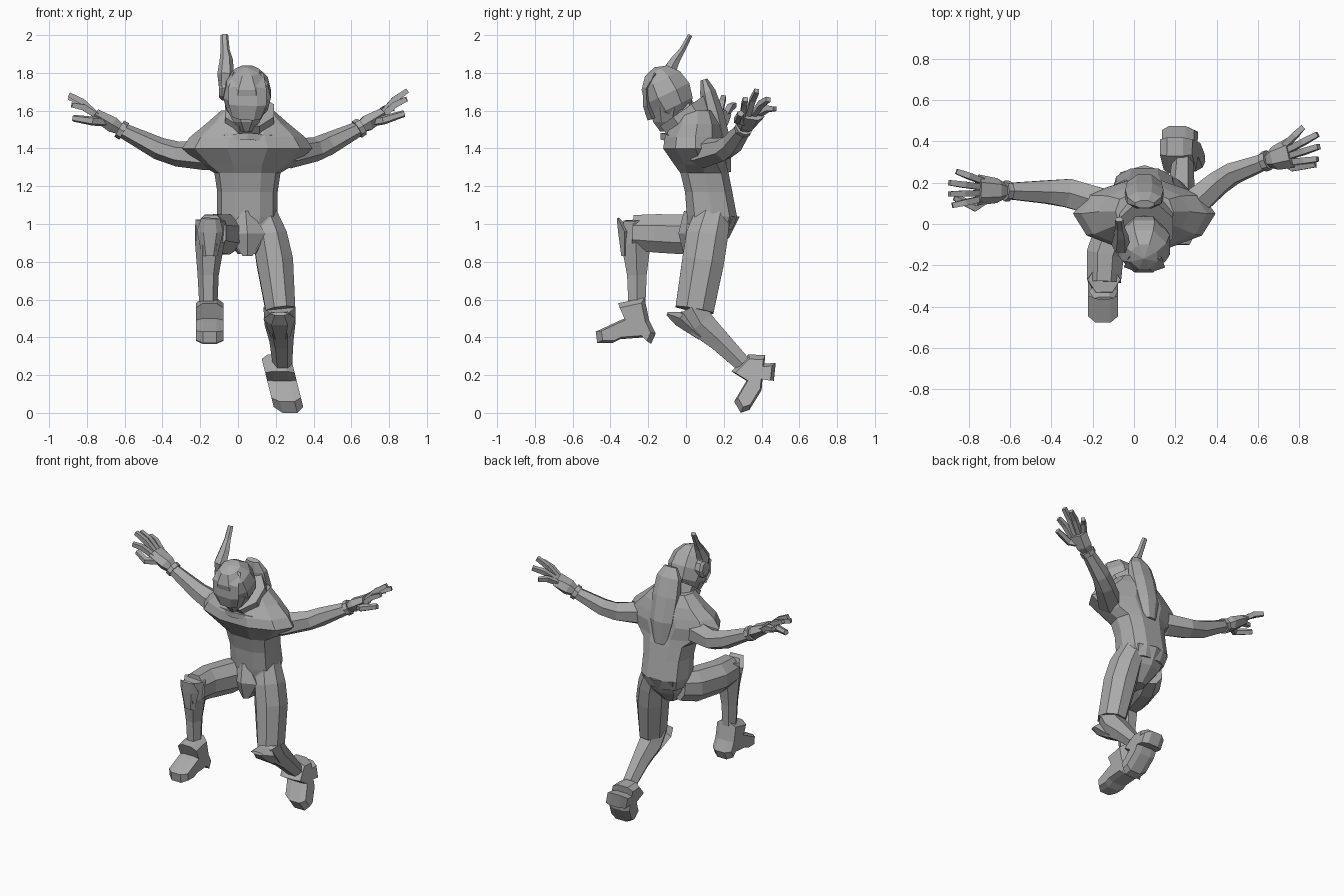
import bpy, bmesh, math
from mathutils import Vector, Matrix

grey = bpy.data.materials.new("armour grey")
grey.diffuse_color = (0.4, 0.4, 0.4, 1)
X, Y, Z = Vector((1, 0, 0)), Vector((0, 1, 0)), Vector((0, 0, 1))


def finish(name, bm):
    bmesh.ops.recalc_face_normals(bm, faces=bm.faces[:])
    me = bpy.data.meshes.new(name)
    bm.to_mesh(me)
    bm.free()
    me.materials.append(grey)
    ob = bpy.data.objects.new(name, me)
    bpy.context.collection.objects.link(ob)
    return ob


def skin(name, rings):
    """Bridge rings of points and cap both ends."""
    bm = bmesh.new()
    vs = [[bm.verts.new(p) for p in r] for r in rings]
    n = len(vs[0])
    for a, b in zip(vs, vs[1:]):
        for i in range(n):
            bm.faces.new((a[i], a[(i + 1) % n], b[(i + 1) % n], b[i]))
    bm.faces.new(vs[0])
    bm.faces.new(vs[-1])
    return finish(name, bm)


def tube(name, pts, ref, sides=6, turn=0.0):
    """Limb along a path; each point is x, y, z, radius along ref, radius across."""
    c = [Vector(p[:3]) for p in pts]
    rings = []
    for i, p in enumerate(pts):
        t = (c[min(i + 1, len(c) - 1)] - c[max(i - 1, 0)]).normalized()
        a = (ref - t * ref.dot(t)).normalized()
        b = t.cross(a)
        angs = [turn + 2 * math.pi * k / sides for k in range(sides)]
        rings.append([c[i] + a * math.cos(q) * p[3] + b * math.sin(q) * p[4] for q in angs])
    return skin(name, rings)


def stack(name, levels, sides=8, turn=0.0, boxy=1.0):
    """Body built of level slices: z, x centre, half width, front y, back y, side y."""
    rings = []
    for z, cx, rx, yf, yb, ys in levels:
        r = []
        e = boxy if rx < .2 else 1.0
        for k in range(sides):
            q = turn + 2 * math.pi * k / sides
            c, s = (math.copysign(abs(f) ** e, f) for f in (math.cos(q), math.sin(q)))
            r.append((cx + rx * c, ys + (s * (yb - ys) if s > 0 else s * (ys - yf)), z))
        rings.append(r)
    return skin(name, rings)


def boot(name, outline, centre, half):
    """Side profile in y-z, widened along x about centre(z), pinched at both flanks."""
    my = sum(p[0] for p in outline) / len(outline)
    mz = sum(p[1] for p in outline) / len(outline)
    rings = []
    for s, k in ((-1, .82), (-.5, 1), (.5, 1), (1, .82)):
        pts = [(my + (y - my) * k, mz + (z - mz) * k) for y, z in outline]
        rings.append([(centre(z) + s * half, y, z) for y, z in pts])
    return skin(name, rings)


# Torso: hips, waist, broad pointed shoulders, neck base
stack("torso", [(0.97, .05, .14, .01, .25, .13), (1.04, .05, .16, .00, .275, .14),
                (1.17, .05, .16, -.01, .25, .12), (1.27, .05, .175, -.035, .23, .10),
                (1.315, .05, .25, -.07, .22, .08), (1.40, .05, .345, -.13, .21, .05),
                (1.46, .05, .305, -.12, .20, .05), (1.53, .05, .22, -.08, .19, .06),
                (1.60, .05, .14, -.03, .15, .06)], 10, 0, .75)
# raised chest band
tube("chest_band", [(-.16, -.02, 1.43, .025, .02), (-.06, -.085, 1.455, .025, .02),
                    (.05, -.12, 1.465, .025, .02), (.16, -.085, 1.455, .025, .02),
                    (.26, -.02, 1.43, .025, .02)], Z, 4, math.pi / 4)
# Pelvis and front guard
stack("pelvis", [(.84, .05, .05, .00, .14, .08), (.93, .05, .12, -.01, .23, .1),
                 (1.04, .05, .155, .0, .285, .14)], 8, 0, .8)
stack("groin_guard", [(.83, .05, .03, -.01, .06, .03), (.95, .05, .11, -.04, .08, .04),
                      (1.07, .04, .03, -.01, .08, .04)], 6, math.pi / 6)

# Neck, tilted high collar and jaw
tube("neck", [(.05, .06, 1.48, .09, .09), (.05, -.06, 1.64, .08, .08)], X, 8)
tube("collar", [(.055, .04, 1.5, .11, .1), (.06, .015, 1.55, .14, .15),
                (.06, -.02, 1.6, .14, .155)], X, 8, math.pi / 8)
stack("jaw", [(1.49, .045, .03, -.14, -.06, -.1), (1.54, .045, .075, -.18, -.03, -.1),
              (1.62, .045, .12, -.2, .0, -.1)], 8, math.pi / 8)

# Helmet: faceted ball tipped forward
bm = bmesh.new()
bmesh.ops.create_uvsphere(bm, u_segments=8, v_segments=6, radius=1)
bm.transform(Matrix.Translation((.048, -.1, 1.69)) @ Matrix.Rotation(.45, 4, 'X')
             @ Matrix.Diagonal((.136, .141, .155, 1)) @ Matrix.Rotation(math.pi / 8, 4, 'Z'))
finish("helmet", bm)
tube("visor", [(.045, -.18, 1.56, .075, .03), (.05, -.207, 1.63, .1, .025),
               (.05, -.21, 1.72, .1, .02), (.055, -.16, 1.8, .08, .02)], X, 6)
# Ear disc and swept antenna fin on one side
tube("ear_disc", [(-.1, -.08, 1.72, .04, .05), (-.085, -.08, 1.72, .055, .065),
                  (-.05, -.08, 1.72, .055, .065)], Y, 8)
tube("antenna_fin", [(-.08, -.09, 1.71, .02, .04), (-.065, -.1, 1.79, .045, .045),
                     (-.062, -.055, 1.87, .035, .028), (-.068, -.02, 1.92, .024, .018),
                     (-.072, .022, 2.0, .02, .014)], X, 6)

# Backpack
tube("backpack", [(.05, .095, 1.765, .05, .02), (.05, .115, 1.7, .09, .045),
                  (.05, .145, 1.58, .1, .06), (.05, .18, 1.42, .09, .065),
                  (.05, .205, 1.27, .05, .035)], X, 8, math.pi / 8)

# Arms, cuffs and hands
arms = {
    "left": dict(
        arm=[(.16, .04, 1.39, .09, .09), (.28, .09, 1.375, .08, .08), (.41, .2, 1.395, .065, .064),
             (.48, .245, 1.425, .058, .06), (.64, .305, 1.505, .042, .04)],
        wrist=(.645, .307, 1.51), palm=(.76, .345, 1.58), spread=(-.25, .9, .2),
        tips=[(.82, .47, 1.61), (.89, .435, 1.66), (.895, .375, 1.705), (.89, .315, 1.66)],
        thumb=[(.7, .32, 1.54), (.77, .275, 1.55), (.88, .29, 1.585)]),
    "right": dict(
        arm=[(-.06, .06, 1.38, .09, .09), (-.18, .11, 1.365, .08, .08), (-.32, .15, 1.37, .08, .066),
             (-.42, .155, 1.4, .065, .06), (-.61, .16, 1.495, .045, .04)],
        wrist=(-.62, .16, 1.5), palm=(-.755, .165, 1.58), spread=(.1, .95, .0),
        tips=[(-.86, .255, 1.63), (-.895, .2, 1.67), (-.895, .145, 1.685), (-.88, .09, 1.63)],
        thumb=[(-.69, .14, 1.54), (-.77, .08, 1.545), (-.87, .13, 1.56)]),
}
for side, d in arms.items():
    tube(side + "_arm", d["arm"], Y, 6, math.pi / 6)
    w, p, sp = Vector(d["wrist"]), Vector(d["palm"]), Vector(d["spread"])
    axis = (p - w).normalized()
    tube(side + "_cuff", [(*(w - axis * .02), .05, .05), (*(w + axis * .01), .05, .05)], Y, 8)
    tube(side + "_palm", [(*w, .034, .032), (*(w + axis * .05), .06, .048), (*p, .075, .035)],
         Y, 6)
    for i, tip in enumerate(d["tips"]):
        t = Vector(tip)
        base = p - axis * .02 + sp * (.045 - .03 * i)
        mid = base.lerp(t, .55) + Z * .015
        tube(side + "_finger", [(*base, .02, .022), (*mid, .021, .023), (*t, .018, .018)],
             Y, 4, math.pi / 4)
    tube(side + "_thumb", [(*q, r, r) for q, r in zip(d["thumb"], (.026, .025, .019))], Y, 5)

# Raised leg
tube("right_thigh", [(-.03, .12, .96, .085, .1), (-.08, .02, .945, .1, .115),
                     (-.14, -.15, .95, .098, .11), (-.145, -.28, .955, .088, .1)], X, 8, math.pi / 8)
tube("right_shin", [(-.145, -.27, 1.02, .08, .07), (-.15, -.265, .9, .078, .09),
                    (-.158, -.26, .73, .056, .06), (-.157, -.26, .57, .048, .052)], X, 6)
tube("right_knee_guard", [(-.145, -.36, 1.03, .05, .008), (-.148, -.325, .96, .07, .04),
                          (-.15, -.325, .83, .04, .02)], X, 6)
boot("right_boot", [(-.36, .58), (-.22, .61), (-.195, .49), (-.16, .42), (-.185, .365), (-.22, .4),
                    (-.35, .39), (-.39, .37), (-.47, .37), (-.478, .43), (-.36, .485), (-.325, .5)],
     lambda z: -.15, .072)

# Trailing leg
tube("left_thigh", [(.13, .14, 1.05, .08, .1), (.17, .11, .93, .098, .12),
                    (.195, .09, .8, .105, .12), (.225, .045, .545, .085, .11)], X, 8, math.pi / 8)
tube("left_shin", [(.22, .03, .56, .085, .09), (.222, .08, .47, .082, .085),
                   (.23, .18, .38, .064, .065), (.235, .3, .26, .052, .05)], X, 6)
tube("left_knee_guard", [(.22, -.1, .525, .05, .01), (.22, -.03, .5, .085, .05),
                         (.225, .08, .4, .05, .02)], X, 6)
boot("left_boot", [(.24, .22), (.33, .31), (.42, .305), (.415, .26), (.475, .265), (.465, .17),
                   (.405, .18), (.4, .12), (.335, .015), (.29, 0.0), (.255, .06), (.32, .17)],
     lambda z: .225 + (.2 - z) * .25, .078)
